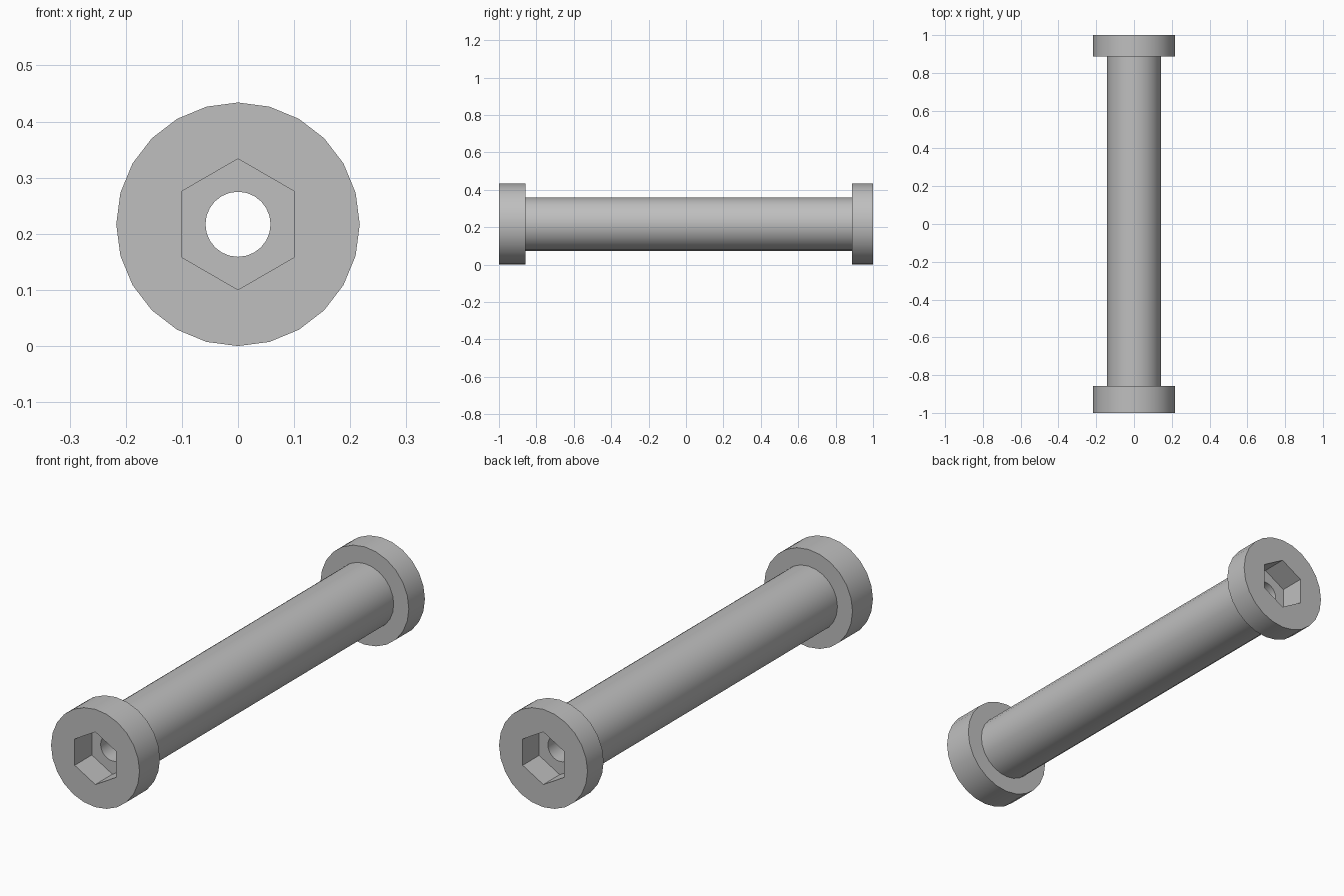
import bpy, bmesh
from math import radians, cos, sin

if "Cube" in bpy.data.objects:
    bpy.data.objects.remove(bpy.data.objects["Cube"], do_unlink=True)

SEGMENTS = 24
HEAD, SHANK, BORE, HEX_FLAT = 0.217, 0.143, 0.058, 0.101

steel = bpy.data.materials.new("grey_steel")
steel.use_nodes = True
GREY = (0.52, 0.52, 0.52, 1)
steel.diffuse_color = GREY
steel.node_tree.nodes["Principled BSDF"].inputs["Base Color"].default_value = GREY


def circle(radius):
    return lambda deg: radius


def hexagon(deg):
    # Radius of a hexagon with a corner pointing up
    return HEX_FLAT / cos(radians((deg + 30) % 60 - 30))


def ring(bm, y, radius_at):
    verts = []
    for i in range(SEGMENTS):
        deg = 360 * i / SEGMENTS
        r = radius_at(deg)
        a = radians(deg)
        verts.append(bm.verts.new((r * cos(a), y, HEAD + r * sin(a))))
    return verts


# Closed section: outside front to back, then hex sockets and bore back to front
section = [
    (-1.0, circle(HEAD)), (-0.857, circle(HEAD)),
    (-0.857, circle(SHANK)), (0.887, circle(SHANK)),
    (0.887, circle(HEAD)), (1.0, circle(HEAD)),
    (1.0, hexagon), (0.885, hexagon),
    (0.885, circle(BORE)), (-0.88, circle(BORE)),
    (-0.88, hexagon), (-1.0, hexagon),
]

bm = bmesh.new()
rings = [ring(bm, y, shape) for y, shape in section]
for k, a in enumerate(rings):
    b = rings[(k + 1) % len(rings)]
    for i in range(SEGMENTS):
        j = (i + 1) % SEGMENTS
        bm.faces.new((a[i], a[j], b[j], b[i]))
bmesh.ops.recalc_face_normals(bm, faces=bm.faces)

mesh = bpy.data.meshes.new("socket_barrel_bolt")
bm.to_mesh(mesh)
bm.free()
mesh.materials.append(steel)

# Double-headed hollow bolt
bolt = bpy.data.objects.new("socket_barrel_bolt", mesh)
bpy.context.collection.objects.link(bolt)
bpy.ops.object.select_all(action="DESELECT")
bolt.select_set(True)
bpy.context.view_layer.objects.active = bolt
bpy.ops.object.shade_smooth_by_angle(angle=radians(30))
